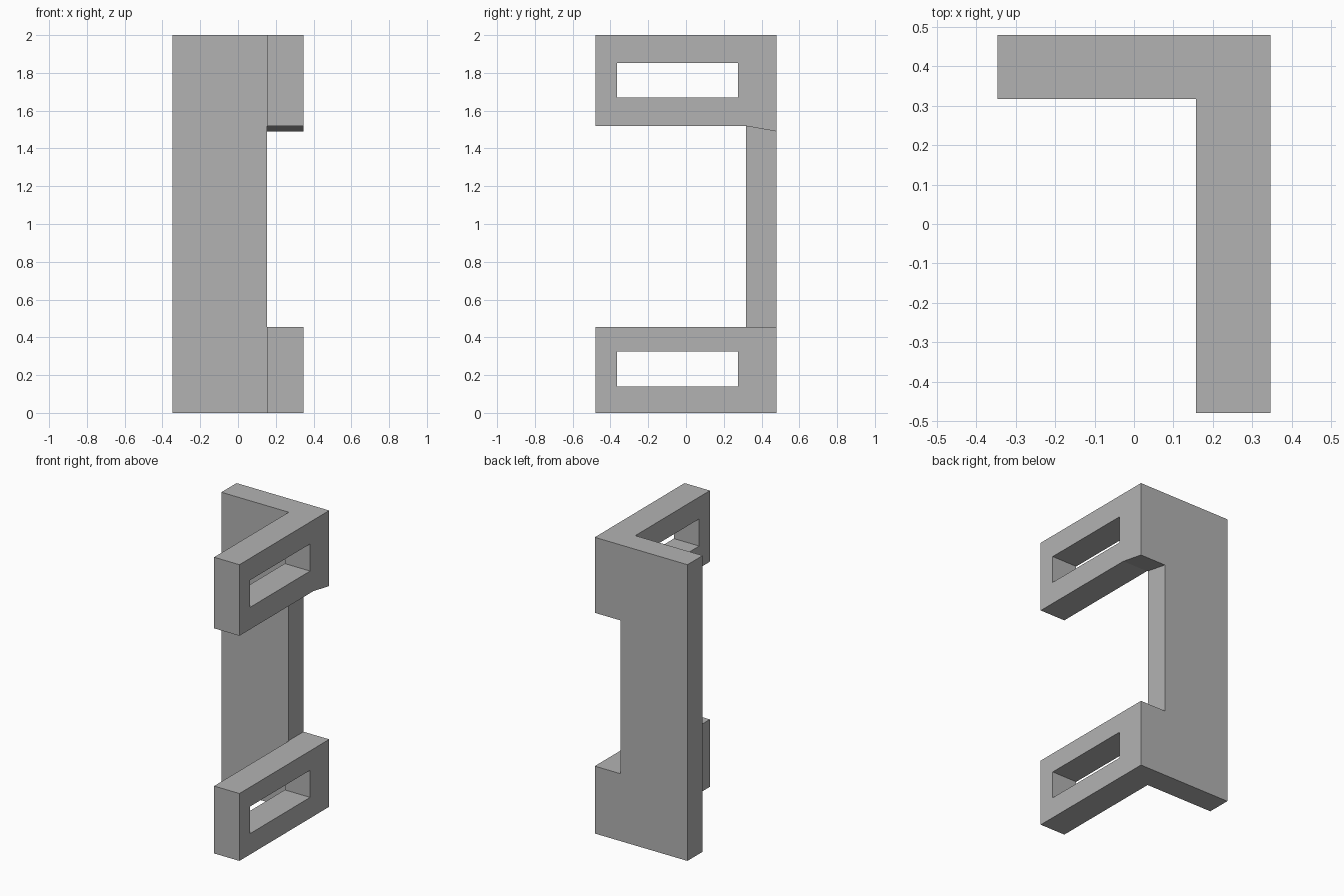
import bpy
import bmesh

if "Cube" in bpy.data.objects:
    bpy.data.objects.remove(bpy.data.objects["Cube"], do_unlink=True)

# Single grey material
grey = bpy.data.materials.new("plain_grey")
grey.use_nodes = True
colour = (0.45, 0.45, 0.45, 1)
grey.diffuse_color = colour
grey.node_tree.nodes["Principled BSDF"].inputs["Base Color"].default_value = colour


def prism(name, outline, offset):
    """Extrude a closed outline of 3D points along an offset vector."""
    bm = bmesh.new()
    face = bm.faces.new([bm.verts.new(p) for p in outline])
    result = bmesh.ops.extrude_face_region(bm, geom=[face])
    moved = [v for v in result["geom"] if isinstance(v, bmesh.types.BMVert)]
    bmesh.ops.translate(bm, verts=moved, vec=offset)
    bmesh.ops.recalc_face_normals(bm, faces=bm.faces)
    mesh = bpy.data.meshes.new(name)
    bm.to_mesh(mesh)
    bm.free()
    mesh.materials.append(grey)
    obj = bpy.data.objects.new(name, mesh)
    bpy.context.collection.objects.link(obj)
    return obj


def cut(target, name, x, outline):
    """Cut a side-view outline (y, z) through the target, from x outwards."""
    cutter = prism(name, [(x, y, z) for y, z in outline], (0.6, 0, 0))
    cutter.hide_render = True
    mod = target.modifiers.new(name, "BOOLEAN")
    mod.operation = "DIFFERENCE"
    mod.solver = "EXACT"
    mod.object = cutter
    bpy.context.view_layer.objects.active = target
    bpy.ops.object.modifier_apply(modifier=mod.name)
    bpy.data.objects.remove(cutter, do_unlink=True)


# L-shaped body: back plate and side wall
plan = [(-0.346, 0.479), (-0.346, 0.317), (0.157, 0.317),
        (0.157, -0.479), (0.346, -0.479), (0.346, 0.479)]
bracket = prism("angle_bracket", [(x, y, 0) for x, y in plan], (0, 0, 2))

# Large side opening, leaving an upper and a lower arm
cut(bracket, "side_opening", 0.154,
    [(-0.7, 0.455), (0.65, 0.455), (0.65, 1.46), (0.31, 1.52), (-0.7, 1.52)])

# Rectangular slot in each arm
for name, low, high in (("lower_slot", 0.141, 0.324), ("upper_slot", 1.669, 1.852)):
    cut(bracket, name, 0.1, [(-0.365, low), (0.275, low), (0.275, high), (-0.365, high)])
